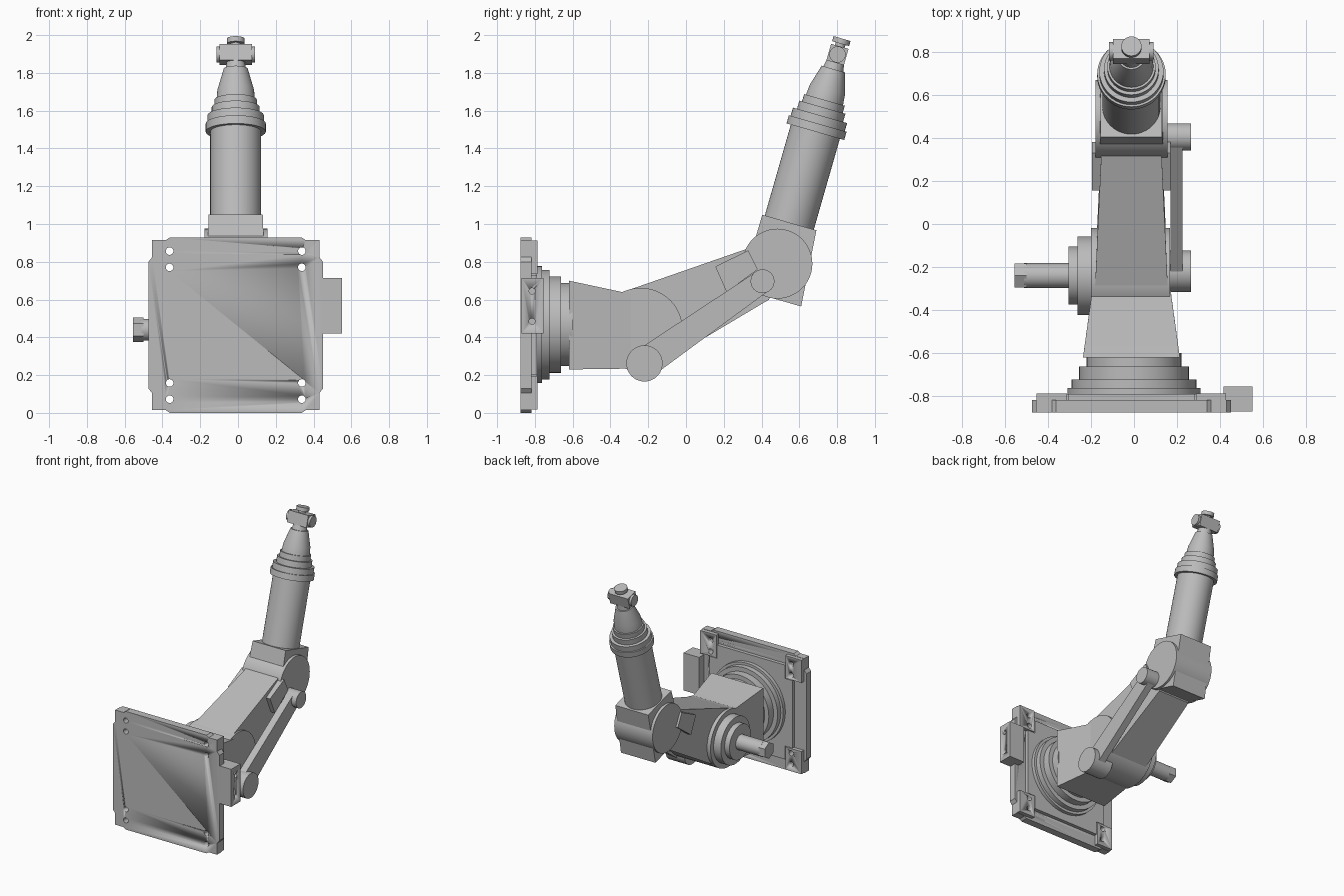
import bpy, bmesh, math
from mathutils import Matrix, Vector

if "Cube" in bpy.data.objects:
    bpy.data.objects.remove(bpy.data.objects["Cube"], do_unlink=True)

CX = -0.012                      # arm centre plane
PLATE_Z = 0.4645                 # base plate centre height
TILT = math.radians(16)          # lean of the upper arm
SHOULDER = (-0.24, 0.44)         # joint centres as (y, z)
ELBOW = (0.484, 0.79)

grey = bpy.data.materials.new("machine_grey")
grey.use_nodes = True
grey.diffuse_color = (0.5, 0.5, 0.5, 1)
grey.node_tree.nodes["Principled BSDF"].inputs["Base Color"].default_value = (0.5, 0.5, 0.5, 1)


def finish(name, bm, matrix=Matrix()):
    bmesh.ops.recalc_face_normals(bm, faces=bm.faces)
    mesh = bpy.data.meshes.new(name)
    bm.to_mesh(mesh)
    bm.free()
    mesh.transform(matrix)
    mesh.materials.append(grey)
    obj = bpy.data.objects.new(name, mesh)
    bpy.context.collection.objects.link(obj)
    bpy.ops.object.select_all(action='DESELECT')
    obj.select_set(True)
    bpy.context.view_layer.objects.active = obj
    bpy.ops.object.shade_smooth_by_angle(angle=math.radians(30))
    return obj


def loft(name, a, b, matrix=Matrix()):
    """Closed solid between two matching outlines."""
    bm = bmesh.new()
    low, high = ([bm.verts.new(p) for p in ring] for ring in (a, b))
    bm.faces.new(low)
    bm.faces.new(high)
    for i in range(len(low)):
        j = (i + 1) % len(low)
        bm.faces.new((low[i], low[j], high[j], high[i]))
    return finish(name, bm, matrix)


def side_solid(name, points, matrix=Matrix()):
    """Solid from (y, z, half width) points, symmetric about the arm plane."""
    return loft(name, [(CX - w, y, z) for y, z, w in points],
                [(CX + w, y, z) for y, z, w in points], matrix)


def box(name, x, y, z):
    return loft(name, *[[(px, y[0], z[0]), (px, y[1], z[0]), (px, y[1], z[1]), (px, y[0], z[1])]
                        for px in x])


def lathe(name, profile, matrix, sides=48):
    """Turn a (radius, height) profile around local z, capped at both ends."""
    bm = bmesh.new()
    rings = [[bm.verts.new((r * math.cos(math.tau * i / sides),
                            r * math.sin(math.tau * i / sides), h)) for i in range(sides)]
             for r, h in profile]
    bm.faces.new(rings[0])
    bm.faces.new(rings[-1])
    for a, b in zip(rings, rings[1:]):
        for i in range(sides):
            j = (i + 1) % sides
            bm.faces.new((a[i], a[j], b[j], b[i]))
    return finish(name, bm, matrix)


def steps(*parts):
    """Stepped profile from (radius, start, end) parts."""
    return [(r, h) for r, start, end in parts for h in (start, end)]


def along_x(y, z):
    return Matrix.Translation((0, y, z)) @ Matrix.Rotation(math.pi / 2, 4, 'Y')


def along_y(x, z):
    return Matrix.Translation((x, 0, z)) @ Matrix.Rotation(-math.pi / 2, 4, 'X')


def drill(obj, name, matrices, radius, start, end):
    for m in matrices:
        cutter = lathe(name, steps((radius, start, end)), m, 24)
        cutter.hide_render = True
        mod = obj.modifiers.new("hole", 'BOOLEAN')
        mod.operation = 'DIFFERENCE'
        mod.solver = 'EXACT'
        mod.object = cutter
        bpy.context.view_layer.objects.active = obj
        bpy.ops.object.modifier_apply(modifier=mod.name)
        bpy.data.objects.remove(cutter, do_unlink=True)


# Base plate with stepped edge bars
quarter = [(0.4625, 0.335), (0.4425, 0.36), (0.4425, 0.45), (0.37, 0.45), (0.35, 0.464)]
outline = []
for sx, sz in ((1, 1), (-1, 1), (-1, -1), (1, -1)):
    pts = [(CX + sx * x, PLATE_Z + sz * z) for x, z in quarter]
    outline += pts if sx * sz > 0 else pts[::-1]
hole_spots = [along_y(CX + sx * 0.35, PLATE_Z + sz * z)
              for sx in (-1, 1) for sz in (-1, 1) for z in (0.306, 0.392)]
plate = loft("base_plate", [(x, -0.875, z) for x, z in outline],
             [(x, -0.817, z) for x, z in outline])
drill(plate, "plate_drill", hole_spots, 0.02, -1, -0.7)

# Corner pads
for sx in (-1, 1):
    for sz in (-1, 1):
        xs = sorted((CX + sx * 0.44, CX + sx * 0.3))
        zs = sorted((PLATE_Z + sz * 0.4475, PLATE_Z + sz * 0.27))
        pad = box("corner_pad", xs, (-0.83, -0.787), zs)
        drill(pad, "pad_drill", [along_y(CX + sx * 0.35, PLATE_Z + sz * z)
                                 for z in (0.306, 0.392)], 0.02, -1, -0.7)

# Raised centre plate and turntable rings
box("centre_plate", (CX - 0.36, CX + 0.36), (-0.83, -0.79), (PLATE_Z - 0.265, PLATE_Z + 0.265))
box("centre_plate_tall", (CX - 0.295, CX + 0.295), (-0.83, -0.79), (PLATE_Z - 0.37, PLATE_Z + 0.37))
lathe("turntable", steps((0.31, -0.80, -0.762), (0.29, -0.762, -0.722),
                         (0.255, -0.722, -0.663), (0.22, -0.663, -0.6)), along_y(0, 0.467), 64)

# Connector box on the plate's left edge
connector = box("connector_box", (0.415, 0.55), (-0.87, -0.755), (0.42, 0.715))
drill(connector, "connector_drill", [along_x(-0.815, z) for z in (0.485, 0.645)], 0.016, 0.5, 0.6)

# Turret
side_solid("turret", [(-0.62, 0.23, 0.225), (-0.62, 0.70, 0.225), (-0.33, 0.638, 0.185),
                      (-0.255, 0.625, 0.175), (-0.255, 0.235, 0.175)])

# Shoulder joint with motor flanges and shaft
lathe("shoulder_joint", steps((0.058, -0.51, -0.304), (0.135, -0.304, -0.262),
                              (0.183, -0.262, -0.2), (0.222, -0.2, 0.168)), along_x(*SHOULDER))
lathe("shaft_end", steps((0.064, -0.555, -0.5)), along_x(*SHOULDER), 6)

# Lower arm, narrowing toward the elbow
side_solid("lower_arm", [(-0.32, 0.645, 0.17), (0.37, 0.885, 0.138), (0.5, 0.79, 0.135),
                         (0.44, 0.60, 0.138), (-0.14, 0.255, 0.165), (-0.28, 0.3, 0.17)])
loft("arm_side_pads", *[[(x, 0.155, 0.775), (x, 0.33, 0.86), (x, 0.38, 0.76), (x, 0.215, 0.64)]
                        for x in (-0.195, 0.17)])

# Tie rod with its two pins
low, top = Vector((-0.22, 0.262)), Vector((0.405, 0.697))
side = (top - low).normalized().orthogonal()
rod = [low + side * 0.08, low - side * 0.08, top - side * 0.06, top + side * 0.06]
loft("tie_rod", *[[(x, p.x, p.y) for p in rod] for x in (0.17, 0.225)])
lathe("lower_pin", steps((0.096, 0.1, 0.265)), along_x(*low))
lathe("upper_pin", steps((0.063, 0.1, 0.265)), along_x(*top))

# Elbow housing and joint disc
lean = Matrix.Translation((0, 0.547, 1.008)) @ Matrix.Rotation(-TILT, 4, 'X')
side_solid("elbow_housing", [(-0.149, 0, 0.143), (0.149, 0, 0.143), (0.183, -0.41, 0.15),
                             (-0.03, -0.41, 0.15), (-0.15, -0.2, 0.15)], lean)
lathe("elbow_disc", steps((0.185, -0.178, 0.155)), along_x(*ELBOW))

# Upper arm: tube, stepped collar, cone and neck
arm = lean @ Matrix.Translation((CX, 0, 0))
lathe("upper_arm", steps((0.135, -0.05, 0.50), (0.159, 0.50, 0.545), (0.149, 0.545, 0.59),
                         (0.127, 0.59, 0.635), (0.112, 0.635, 0.675))
      + [(0.102, 0.675), (0.097, 0.73), (0.064, 0.845), (0.055, 0.845), (0.045, 0.90)], arm)

# Wrist: cross bar and tool flange
wrist = arm @ Matrix.Translation((0, 0, 0.925))
loft("wrist_block", *[[(x, -0.048, -0.045), (x, 0.048, -0.045), (x, 0.048, 0.045), (x, -0.048, 0.045)]
                      for x in (-0.085, 0.085)], wrist)
lathe("wrist_bar", steps((0.043, -0.103, 0.103)), wrist @ Matrix.Rotation(math.pi / 2, 4, 'Y'), 32)
lathe("tool_flange", steps((0.027, 0.94, 0.985), (0.047, 0.985, 1.013)), arm, 32)
